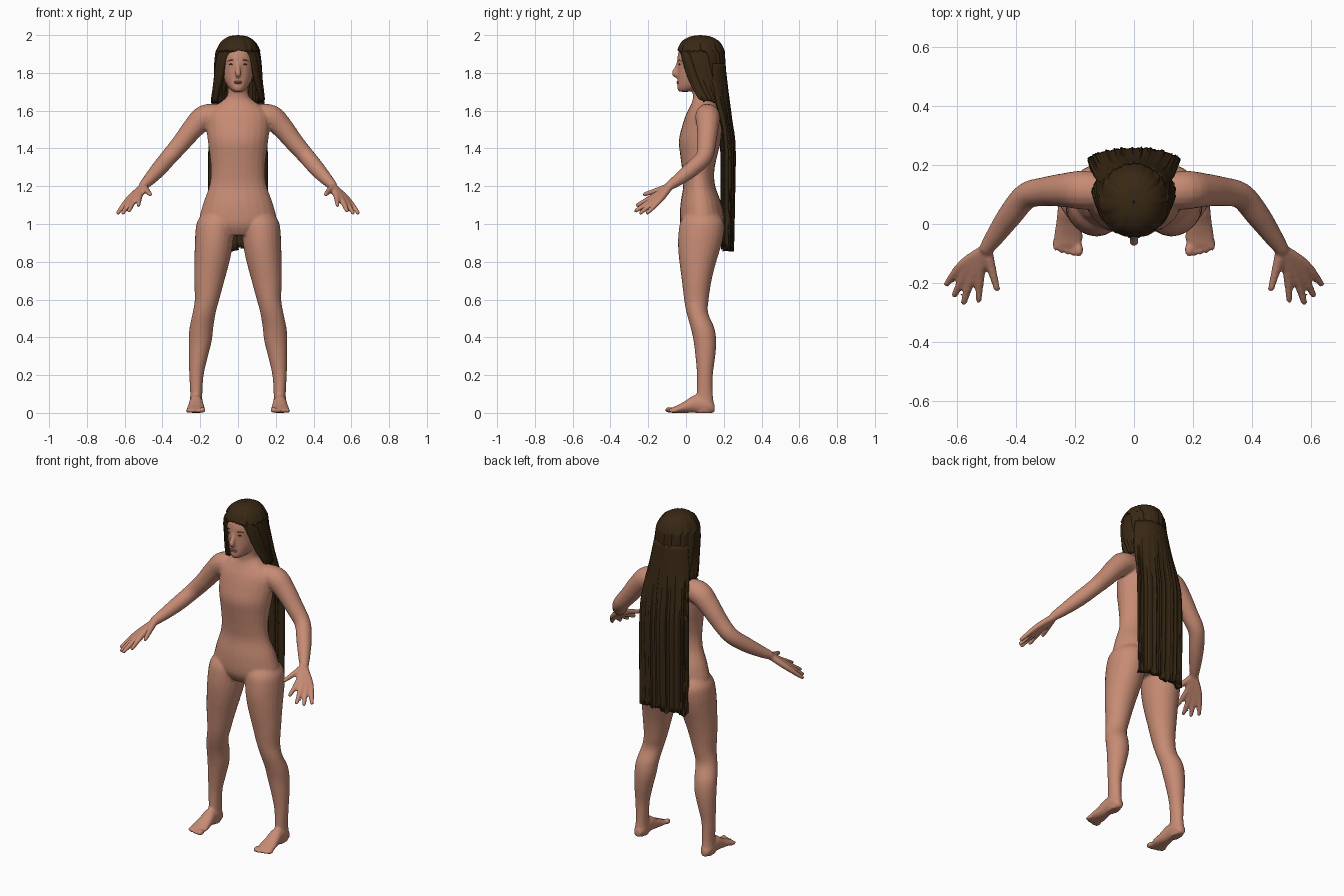
import bpy, bmesh, math, random
from mathutils import Vector

random.seed(4)
cube = bpy.data.objects.get("Cube")
if cube:
    bpy.data.objects.remove(cube, do_unlink=True)


def material(name, rgb):
    m = bpy.data.materials.new(name)
    m.use_nodes = True
    m.diffuse_color = (*rgb, 1)
    bsdf = next(n for n in m.node_tree.nodes if n.type == "BSDF_PRINCIPLED")
    bsdf.inputs["Base Color"].default_value = (*rgb, 1)
    return m


SKIN = material("warm skin", (0.57, 0.26, 0.175))
HAIR = material("dark brown hair", (0.04, 0.021, 0.007))
LIPS = material("muted lips", (0.43, 0.16, 0.12))
EYES = material("dark eyes", (0.09, 0.045, 0.03))


def finish(name, bm, mat):
    mesh = bpy.data.meshes.new(name)
    bm.to_mesh(mesh)
    bm.free()
    ob = bpy.data.objects.new(name, mesh)
    bpy.context.collection.objects.link(ob)
    mesh.materials.append(mat)
    for p in mesh.polygons:
        p.use_smooth = True
    return ob


def smooth_rows(rows, steps=4):
    """Catmull-Rom interpolation of equally long tuples."""
    out = []
    for i in range(len(rows) - 1):
        quad = zip(rows[max(i - 1, 0)], rows[i], rows[i + 1], rows[min(i + 2, len(rows) - 1)])
        quad = list(quad)
        for k in range(steps):
            t = k / steps
            out.append(tuple(
                b + 0.5 * t * (c - a + t * (2 * a - 5 * b + 4 * c - d + t * (3 * (b - c) + d - a)))
                for a, b, c, d in quad))
    return out + [rows[-1]]


def loft(bm, rings, sides=24):
    """Closed skin over rings of (centre, half-axis u, half-axis v)."""
    loops = []
    for c, u, v in rings:
        angles = [math.tau * k / sides for k in range(sides)]
        loops.append([bm.verts.new(c + u * math.cos(a) + v * math.sin(a)) for a in angles])
    faces = [bm.faces.new(loops[0]), bm.faces.new(loops[-1])]
    for a, b in zip(loops, loops[1:]):
        for k in range(sides):
            n = (k + 1) % sides
            faces.append(bm.faces.new((a[k], a[n], b[n], b[k])))
    bmesh.ops.recalc_face_normals(bm, faces=faces)


def column(bm, rows, side=1):
    """Upright form from rows of (z, x centre, half width, front y, back y)."""
    loft(bm, [(Vector((side * x, (f + b) / 2, z)), Vector((r, 0, 0)), Vector((0, (b - f) / 2, 0)))
              for z, x, r, f, b in smooth_rows(rows)])


def tube(bm, rows, side=1):
    """Round limb along rows of (x, y, z, radius)."""
    pts = smooth_rows(rows)
    pos = [Vector((side * p[0], p[1], p[2])) for p in pts]
    rings = []
    for i, p in enumerate(pts):
        t = (pos[min(i + 1, len(pos) - 1)] - pos[max(i - 1, 0)]).normalized()
        u = t.cross(Vector((0, 0, 1))).normalized()
        rings.append((pos[i], u * p[3], t.cross(u) * p[3]))
    loft(bm, rings, 16)


def ball(bm, centre, size):
    made = bmesh.ops.create_uvsphere(bm, u_segments=16, v_segments=10, radius=1)["verts"]
    bmesh.ops.scale(bm, verts=made, vec=size)
    bmesh.ops.translate(bm, verts=made, vec=centre)


body = bmesh.new()

# Torso and neck
column(body, [
    (0.94, 0, 0.10, 0.00, 0.16), (1.00, 0, 0.20, -0.03, 0.20), (1.10, 0, 0.187, -0.03, 0.19),
    (1.20, 0, 0.152, -0.015, 0.155), (1.28, 0, 0.143, -0.02, 0.15), (1.36, 0, 0.149, -0.03, 0.165),
    (1.44, 0, 0.16, -0.038, 0.185), (1.52, 0, 0.168, -0.02, 0.19), (1.58, 0, 0.165, 0.0, 0.185),
    (1.62, 0, 0.13, 0.02, 0.17), (1.655, 0, 0.08, 0.035, 0.15), (1.69, 0, 0.055, 0.035, 0.135),
    (1.80, 0, 0.052, 0.025, 0.13)])

# Head and nose
column(body, [
    (1.70, 0, 0.02, -0.035, 0.02), (1.715, 0, 0.042, -0.046, 0.08), (1.74, 0, 0.062, -0.046, 0.13),
    (1.78, 0, 0.078, -0.045, 0.16), (1.83, 0, 0.086, -0.045, 0.18), (1.88, 0, 0.09, -0.046, 0.182),
    (1.93, 0, 0.08, -0.03, 0.17), (1.97, 0, 0.04, 0.02, 0.12)])
tube(body, [(0, -0.038, 1.86, 0.009), (0, -0.05, 1.825, 0.012), (0, -0.061, 1.797, 0.016),
            (0, -0.046, 1.785, 0.012)])

FINGERS = [((0.485, -0.145, 1.18), (0.465, -0.22, 1.157)),
           ((0.52, -0.165, 1.15), (0.527, -0.257, 1.10)),
           ((0.545, -0.17, 1.135), (0.577, -0.265, 1.07)),
           ((0.565, -0.155, 1.13), (0.608, -0.24, 1.06)),
           ((0.58, -0.135, 1.13), (0.635, -0.203, 1.06))]

for s in (1, -1):
    # Arm
    tube(body, [
        (0.10, 0.11, 1.575, 0.06), (0.175, 0.115, 1.565, 0.066), (0.235, 0.115, 1.51, 0.058),
        (0.30, 0.11, 1.43, 0.05), (0.365, 0.095, 1.355, 0.045), (0.42, 0.03, 1.29, 0.042),
        (0.47, -0.04, 1.235, 0.033), (0.505, -0.09, 1.20, 0.024)], s)
    # Palm and fingers
    for knuckle, tip in FINGERS:
        tube(body, [(0.50, -0.085, 1.20, 0.02), (*knuckle, 0.0165), (*tip, 0.0115)], s)
        ball(body, (s * tip[0], tip[1], tip[2]), (0.0115, 0.0115, 0.0115))
    # Leg
    column(body, [
        (1.06, 0.10, 0.085, 0.0, 0.17), (1.01, 0.115, 0.102, -0.03, 0.20),
        (0.95, 0.123, 0.103, -0.04, 0.20), (0.88, 0.129, 0.10, -0.042, 0.185),
        (0.80, 0.138, 0.093, -0.035, 0.16), (0.70, 0.152, 0.08, -0.022, 0.135),
        (0.60, 0.164, 0.065, -0.01, 0.12), (0.53, 0.179, 0.061, 0.003, 0.117),
        (0.45, 0.194, 0.063, 0.025, 0.15), (0.38, 0.20, 0.061, 0.04, 0.16),
        (0.30, 0.21, 0.051, 0.05, 0.155), (0.20, 0.22, 0.038, 0.058, 0.142),
        (0.10, 0.221, 0.032, 0.056, 0.142), (0.04, 0.222, 0.034, 0.05, 0.148),
        (0.0, 0.222, 0.028, 0.05, 0.14)], s)
    # Foot from heel to ball: y, centre x, half width, top height
    foot = [(0.152, 0.222, 0.018, 0.045), (0.12, 0.222, 0.034, 0.075), (0.05, 0.222, 0.037, 0.095),
            (0.0, 0.222, 0.043, 0.066), (-0.04, 0.223, 0.049, 0.043), (-0.075, 0.224, 0.048, 0.028)]
    loft(body, [(Vector((s * x, y, h / 2)), Vector((w, 0, 0)), Vector((0, 0, h / 2)))
                for y, x, w, h in smooth_rows(foot)])
    # Toes
    for k in range(5):
        r = 0.0155 if k == 0 else 0.0115
        ball(body, (s * (0.187 + 0.0195 * k), -0.087 + 0.0012 * k * k, r), (r, 0.026, r))

body_ob = finish("body", body, SKIN)
fuse = body_ob.modifiers.new("fuse", "REMESH")
fuse.mode = "VOXEL"
fuse.voxel_size = 0.007
fuse.use_smooth_shade = True
soften = body_ob.modifiers.new("soften", "SMOOTH")
soften.factor = 0.5
soften.iterations = 5

# Facial features
for s, label in ((1, "left"), (-1, "right")):
    eye = bmesh.new()
    ball(eye, (s * 0.034, -0.034, 1.845), (0.014, 0.005, 0.0045))
    finish(label + "_eye", eye, EYES)
    brow = bmesh.new()
    tube(brow, [(0.017, -0.041, 1.864, 0.002), (0.035, -0.036, 1.869, 0.0028),
                (0.054, -0.021, 1.862, 0.0015)], s)
    finish(label + "_eyebrow", brow, HAIR)
mouth = bmesh.new()
for z in (1.753, 1.746):
    ball(mouth, (0, -0.043, z), (0.022, 0.007, 0.0045))
finish("lips", mouth, LIPS)


def hair_shell(name, rows, thickness, columns=72):
    """Arc-shaped sheet from rows of (z, half width, centre y, depth, half angle)."""
    bm = bmesh.new()
    ripple = [random.uniform(-1, 1) for _ in range(columns + 1)]
    ripple[-1] = ripple[0]
    rows = smooth_rows(rows)
    grid = []
    for i, (z, rx, yc, ry, spread) in enumerate(rows):
        spread = min(spread, math.pi)
        strength = 0.004 * min(1, i / 10)
        line = []
        for k in range(columns + 1):
            a = spread * (2 * k / columns - 1)
            w = ripple[k] * strength
            drop = 0.01 * ripple[k // 4] if i == len(rows) - 1 else 0
            line.append(bm.verts.new(((rx + w) * math.sin(a), yc + (ry + w) * math.cos(a), z + drop)))
        grid.append(line)
    for a, b in zip(grid, grid[1:]):
        for k in range(columns):
            bm.faces.new((a[k], a[k + 1], b[k + 1], b[k]))
    bmesh.ops.remove_doubles(bm, verts=bm.verts[:], dist=0.0001)
    ob = finish(name, bm, HAIR)
    solid = ob.modifiers.new("thickness", "SOLIDIFY")
    solid.thickness = thickness
    solid.offset = -1
    bpy.ops.object.select_all(action="DESELECT")
    ob.select_set(True)
    bpy.context.view_layer.objects.active = ob
    bpy.ops.object.shade_smooth_by_angle(angle=math.radians(50))


# Hair around the head, open at the face, with locks resting on the shoulders
hair_shell("hair_cap", [
    (2.0, 0.002, 0.075, 0.002, math.pi), (1.992, 0.05, 0.075, 0.055, math.pi),
    (1.965, 0.088, 0.075, 0.10, math.pi), (1.925, 0.111, 0.076, 0.122, math.pi),
    (1.905, 0.117, 0.078, 0.125, 2.65), (1.85, 0.124, 0.08, 0.126, 2.45),
    (1.75, 0.13, 0.09, 0.125, 2.2), (1.65, 0.141, 0.105, 0.12, 1.85)], 0.025)

# Long flat fall of hair down the back
hair_shell("hair_back", [
    (1.85, 0.118, 0.10, 0.108, 1.2), (1.70, 0.138, 0.13, 0.095, 1.3), (1.55, 0.152, 0.185, 0.058, 1.4),
    (1.40, 0.16, 0.205, 0.055, 1.4), (1.10, 0.16, 0.21, 0.046, 1.4), (0.865, 0.156, 0.215, 0.036, 1.4)],
    0.035)
